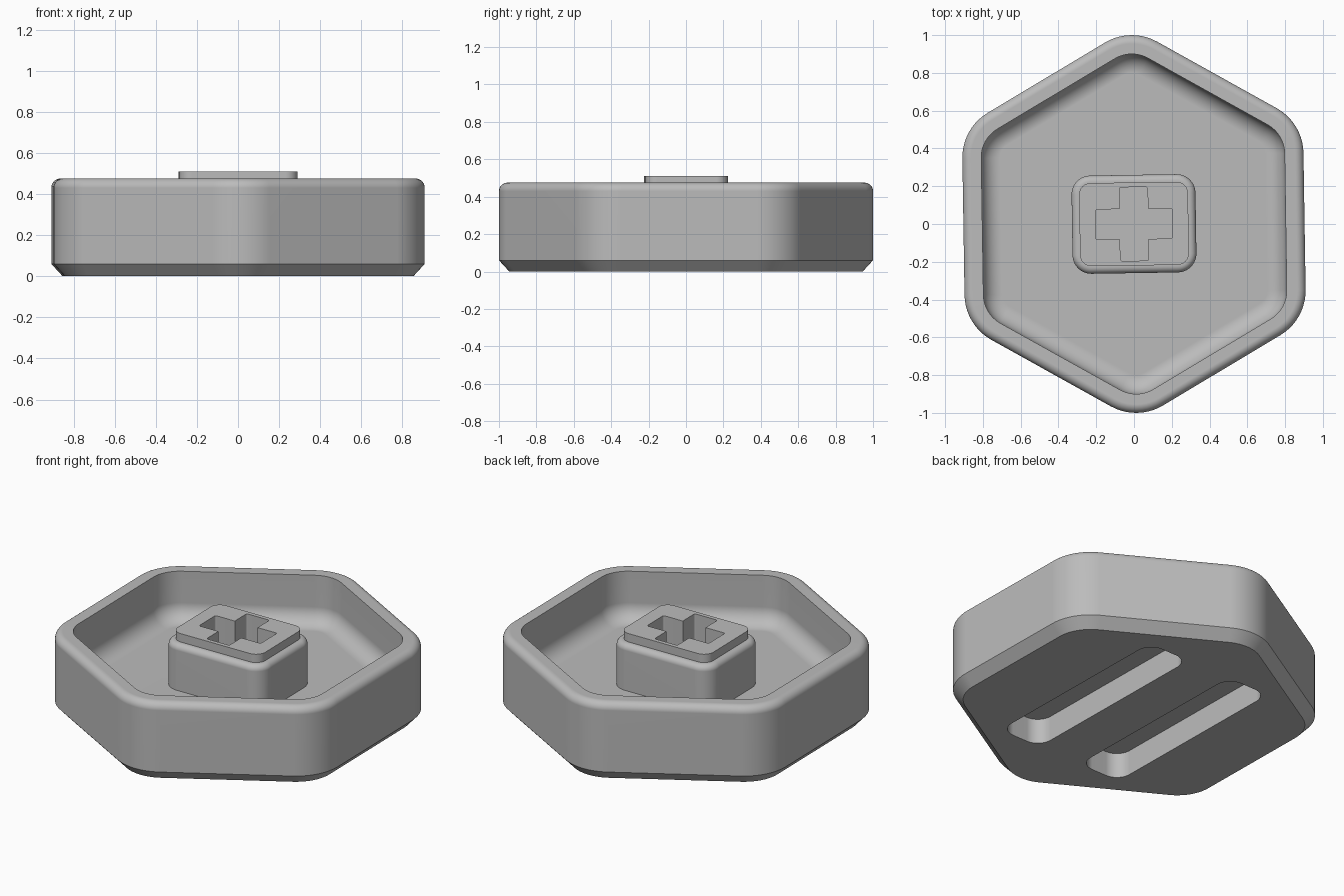
import bpy, bmesh
from math import sin, cos, pi, radians

cube = bpy.data.objects.get("Cube")
if cube:
    bpy.data.objects.remove(cube, do_unlink=True)

TURN = radians(0.9)  # the whole model is turned slightly
grey = bpy.data.materials.new("plain grey")
grey.use_nodes = True
grey.diffuse_color = (0.5, 0.5, 0.5, 1)
grey.node_tree.nodes["Principled BSDF"].inputs["Base Color"].default_value = grey.diffuse_color


def outline(corners, r, steps=10):
    """Rounded outline; each corner is (centre x, centre y, mid angle, span)."""
    return [(x + r * cos(a + s * (i / steps - 0.5)), y + r * sin(a + s * (i / steps - 0.5)))
            for x, y, a, s in corners for i in range(steps + 1)]


def hexagon(d):
    return [(d * cos(a), d * sin(a), a, pi / 3) for a in (pi / 2 + k * pi / 3 for k in range(6))]


def rectangle(cx, hx, hy, r):
    signs = ((1, 1), (-1, 1), (-1, -1), (1, -1))
    return [(cx + sx * (hx - r), sy * (hy - r), pi / 4 + k * pi / 2, pi / 2)
            for k, (sx, sy) in enumerate(signs)]


def loft(name, rings):
    """Join stacked (points, z) rings into a closed solid."""
    bm = bmesh.new()
    loops = []
    for pts, z in rings:
        loops.append([bm.verts.new((x * cos(TURN) - y * sin(TURN), x * sin(TURN) + y * cos(TURN), z))
                      for x, y in pts])
    n = len(loops[0])
    for lo, hi in zip(loops, loops[1:]):
        for i in range(n):
            j = (i + 1) % n
            bm.faces.new((lo[i], lo[j], hi[j], hi[i]))
    bm.faces.new(loops[0][::-1])
    bm.faces.new(loops[-1])
    bmesh.ops.recalc_face_normals(bm, faces=bm.faces)
    mesh = bpy.data.meshes.new(name)
    bm.to_mesh(mesh)
    bm.free()
    mesh.materials.append(grey)
    obj = bpy.data.objects.new(name, mesh)
    bpy.context.collection.objects.link(obj)
    return obj


def activate(obj):
    bpy.ops.object.select_all(action='DESELECT')
    obj.select_set(True)
    bpy.context.view_layer.objects.active = obj


def cut(obj, cutter):
    cutter.hide_render = True
    mod = obj.modifiers.new("cut", 'BOOLEAN')
    mod.operation = 'DIFFERENCE'
    mod.solver = 'EXACT'
    mod.object = cutter
    activate(obj)
    bpy.ops.object.modifier_apply(modifier=mod.name)
    bpy.data.objects.remove(cutter, do_unlink=True)


def finish(obj):
    activate(obj)
    bpy.ops.object.shade_smooth_by_angle(angle=radians(30))
    obj.modifiers.new("even_normals", 'WEIGHTED_NORMAL').keep_sharp = True


def quarter(inset, z, r, start, steps=8):
    """Fillet profile: quarter circle about (inset, z)."""
    return [(inset + r * cos(start + k * pi / 2 / steps), z + r * sin(start + k * pi / 2 / steps))
            for k in range(steps + 1)]


# Tray: chamfered foot, rounded rim, recess with a filleted floor
HEIGHT, FLOOR, RIM, COVE, WALL = 0.475, 0.185, 0.045, 0.1, 0.1
profile = [(0.055, 0), (0, 0.06)]
profile += quarter(RIM, HEIGHT - RIM, RIM, pi)[:1]
profile += [(i, 2 * (HEIGHT - RIM) - z) for i, z in quarter(RIM, HEIGHT - RIM, RIM, pi)[1:]]
profile += [(WALL, HEIGHT)]
profile += quarter(WALL + COVE, FLOOR + COVE, COVE, pi)
tray = loft("tray", [(outline(hexagon(0.724), 0.276 - i), z) for i, z in profile])

# Two long slots under the tray
for side in (-1, 1):
    slot = outline(rectangle(side * 0.285, 0.14, 0.62, 0.09), 0.09)
    cut(tray, loft("slot_cutter", [(slot, -0.1), (slot, 0.15)]))
finish(tray)

# Centre post with a rounded shoulder and a raised cap
SHOULDER, TOP = 0.035, 0.46
corners = rectangle(0, 0.328, 0.26, 0.1)
rings = [(0, FLOOR - 0.01)]
rings += [(i, 2 * (TOP - SHOULDER) - z) for i, z in quarter(SHOULDER, TOP - SHOULDER, SHOULDER, pi)]
rings += [(0.04, TOP), (0.04, 0.51)]
post = loft("centre_post", [(outline(corners, 0.1 - i), z) for i, z in rings])

# Plus-shaped socket in the post
for hx, hy in ((0.203, 0.08), (0.075, 0.195)):
    arm = outline(rectangle(0, hx, hy, 0.01), 0.01, 3)
    cut(post, loft("socket_cutter", [(arm, 0.21), (arm, 0.6)]))
finish(post)
